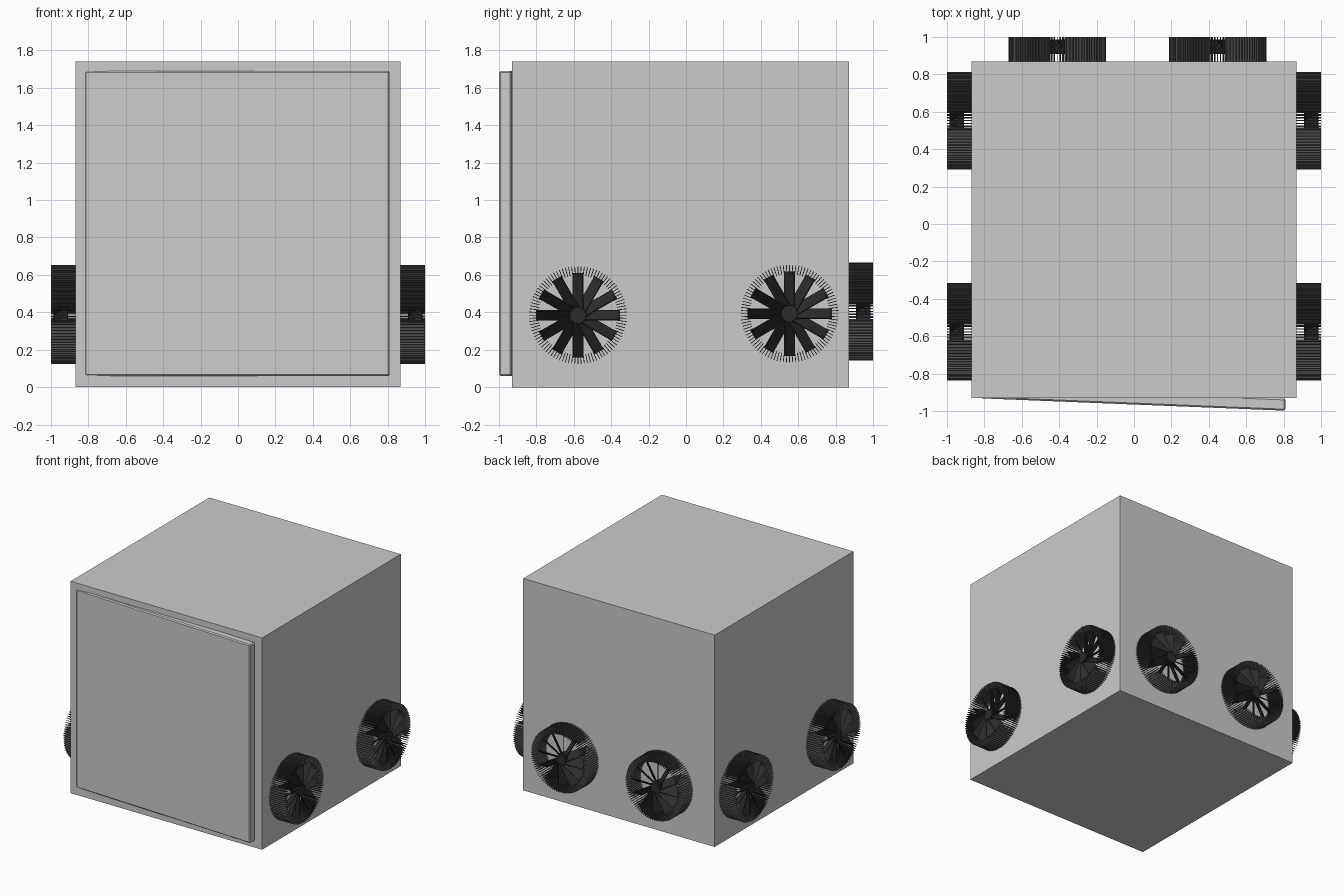
import bpy, bmesh, math
from mathutils import Matrix, Vector

if "Cube" in bpy.data.objects:
    bpy.data.objects.remove(bpy.data.objects["Cube"])


def material(name, v):
    m = bpy.data.materials.new(name)
    m.diffuse_color = (v, v, v, 1)
    m.use_nodes = True
    m.node_tree.nodes["Principled BSDF"].inputs["Base Color"].default_value = m.diffuse_color
    return m


FIN = material("dark_grey", 0.09)
BLADE = material("near_black", 0.025)


def box(bm, size, matrix):
    bmesh.ops.create_cube(bm, size=1, matrix=matrix @ Matrix.Diagonal((*size, 1)))


def finish(bm, name, matrix=Matrix(), mat=None):
    mesh = bpy.data.meshes.new(name)
    bm.to_mesh(mesh)
    bm.free()
    ob = bpy.data.objects.new(name, mesh)
    bpy.context.collection.objects.link(ob)
    ob.matrix_world = matrix
    if mat:
        mesh.materials.append(mat)
    return ob


# Cabinet body
bm = bmesh.new()
box(bm, (1.74, 1.80, 1.74), Matrix.Translation((0, -0.03, 0.87)))
finish(bm, "cabinet")

# Door slab, hinged on the left and slightly ajar
bm = bmesh.new()
box(bm, (1.63, 0.065, 1.63), Matrix.Translation((0.815, 0.0325, 0)))
hinge = Matrix.Translation((-0.82, -0.932, 0.875)) @ Matrix.Rotation(-math.atan2(0.066, 1.63), 4, 'Z')
door = finish(bm, "door", hinge)
bev = door.modifiers.new("edge", 'BEVEL')
bev.width = 0.008
bev.segments = 1


# Fan: a ring of thin radial fins around a twelve-bladed rotor
def fan(center, normal, name):
    n = Vector(normal)
    z = Vector((0, 0, 1))
    u = z.cross(n)
    frame = Matrix((u, z, n)).transposed().to_4x4()
    frame.translation = center

    bm = bmesh.new()
    count = 96
    for i in range(count):
        turn = Matrix.Rotation(2 * math.pi * i / count, 4, 'Z')
        box(bm, (0.05, 0.004, 0.13), turn @ Matrix.Translation((0.236, 0, 0.065)))
    finish(bm, name + "_fin_ring", frame, FIN)

    bm = bmesh.new()
    bmesh.ops.create_cone(bm, cap_ends=True, segments=24, radius1=0.045, radius2=0.045,
                          depth=0.075, matrix=Matrix.Translation((0, 0, 0.077)))
    for i in range(12):
        turn = Matrix.Rotation(2 * math.pi * i / 12, 4, 'Z')
        pitch = Matrix.Rotation(math.radians(-55), 4, 'X')
        box(bm, (0.195, 0.09, 0.006), turn @ Matrix.Translation((0.128, 0, 0.077)) @ pitch)
    finish(bm, name + "_rotor", frame, BLADE)


# Two fans on each side and two on the back
for side, s in (("right", 1), ("left", -1)):
    fan((s * 0.87, -0.577, 0.385), (s, 0, 0), side + "_front_fan")
    fan((s * 0.87, 0.553, 0.393), (s, 0, 0), side + "_rear_fan")
for side, x in (("left", -0.41), ("right", 0.447)):
    fan((x, 0.87, 0.405), (0, 1, 0), "back_" + side + "_fan")
